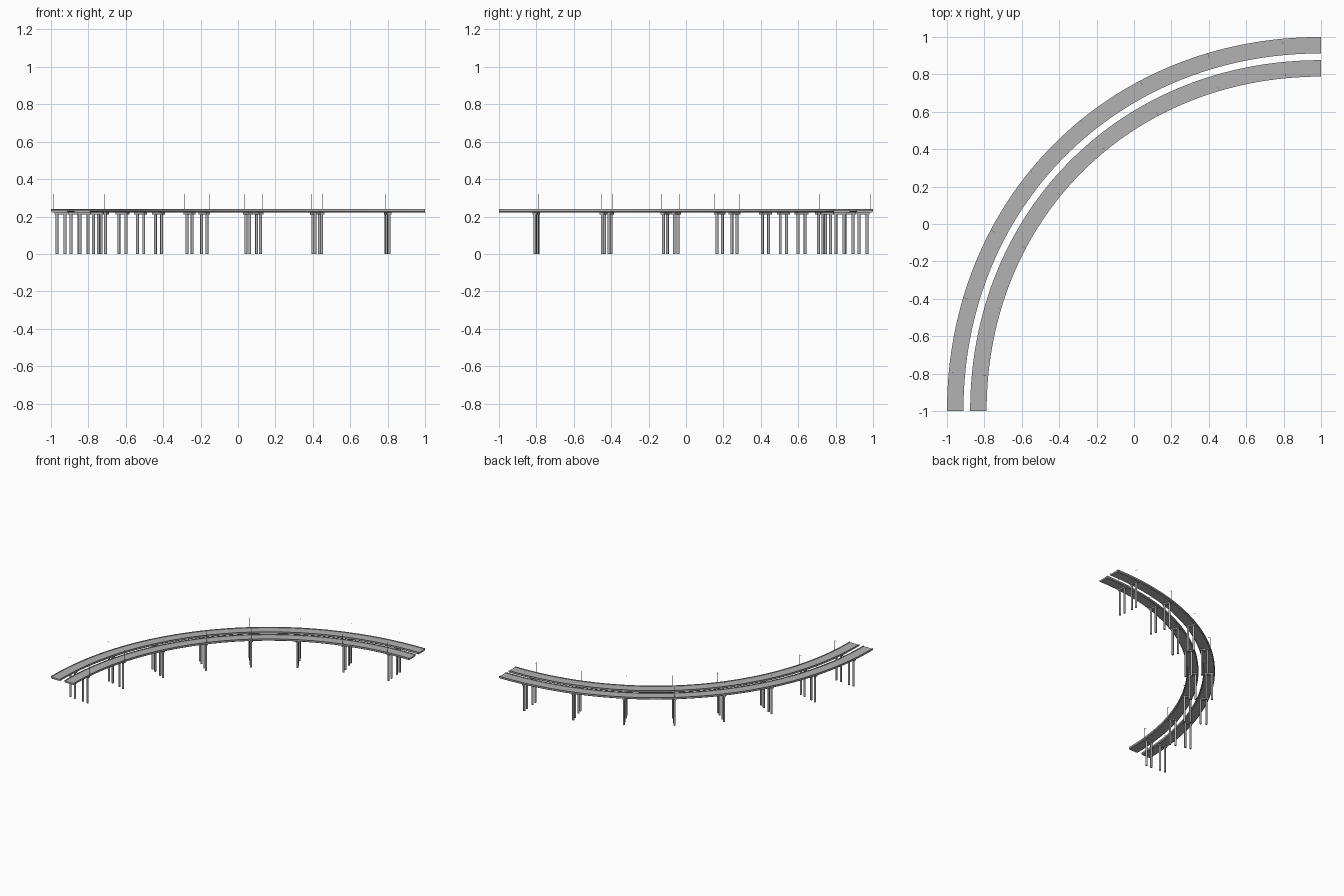
import bpy, bmesh, math
from mathutils import Vector, Matrix

cube = bpy.data.objects.get("Cube")
if cube:
    bpy.data.objects.remove(cube, do_unlink=True)

RADIUS = 1.8935      # centre line between the two carriageways
BULGE = 0.571        # handle length of the quarter curve
STATIONS = 8
SEGMENTS = 64
LANES = {"outer": 0.0625, "inner": -0.0615}
HALF = 0.044


def material(name, value):
    m = bpy.data.materials.new(name)
    m.use_nodes = True
    colour = (value, value, value, 1)
    m.diffuse_color = colour
    m.node_tree.nodes["Principled BSDF"].inputs["Base Color"].default_value = colour
    return m


concrete = material("concrete grey", 0.45)


def path(t):
    """Point on the centre line and its outward normal."""
    pts = [Vector((1, 1)) - Vector(p) for p in ((0, 0), (BULGE, 0), (1, 1 - BULGE), (1, 1))]
    a, b, c, d = [Vector((1 + (p.x - 1) * RADIUS, -1 + p.y * RADIUS)) for p in pts]
    u = 1 - t
    point = a * u**3 + b * 3 * u * u * t + c * 3 * u * t * t + d * t**3
    tangent = ((b - a) * u * u + (c - b) * 2 * u * t + (d - c) * t * t).normalized()
    return point, Vector((tangent.y, -tangent.x))


def frame(t, offset):
    """Local x points outward, local y along the road."""
    p, n = path(t)
    if n.dot(p - Vector((1, -1))) < 0:
        n = -n
    p = p + n * offset
    return Matrix.Translation((p.x, p.y, 0)) @ Matrix.Rotation(math.atan2(n.y, n.x), 4, "Z")


def finish(bm, name):
    bmesh.ops.recalc_face_normals(bm, faces=bm.faces)
    mesh = bpy.data.meshes.new(name)
    bm.to_mesh(mesh)
    bm.free()
    mesh.materials.append(concrete)
    obj = bpy.data.objects.new(name, mesh)
    bpy.context.collection.objects.link(obj)
    return obj


def box(bm, place, centre, size):
    m = place @ Matrix.Translation(centre) @ Matrix.Diagonal((*size, 1))
    bmesh.ops.create_cube(bm, size=1, matrix=m)


def cylinder(bm, place, x, low, high, radius, sides):
    bmesh.ops.create_cone(bm, cap_ends=True, segments=sides, radius1=radius, radius2=radius,
                          depth=high - low,
                          matrix=place @ Matrix.Translation((x, 0, (low + high) / 2)))


def build_deck(name, offset):
    # Road slab with a low parapet along each edge
    right = [(HALF - 0.006, 0.222), (HALF, 0.227), (HALF, 0.24), (HALF - 0.004, 0.24),
             (HALF - 0.004, 0.235)]
    profile = right + [(-x, z) for x, z in reversed(right)]
    bm = bmesh.new()
    rings = []
    for i in range(SEGMENTS + 1):
        place = frame(i / SEGMENTS, offset)
        rings.append([bm.verts.new(place @ Vector((x, 0, z))) for x, z in profile])
    count = len(profile)
    for a, b in zip(rings, rings[1:]):
        for j in range(count):
            k = (j + 1) % count
            bm.faces.new((a[j], a[k], b[k], b[j]))
    bm.faces.new(rings[0])
    bm.faces.new(rings[-1])
    finish(bm, name)


for lane, offset in LANES.items():
    build_deck(lane + "_deck", offset)
    columns, caps, lamps = bmesh.new(), bmesh.new(), bmesh.new()
    side = 1 if offset > 0 else -1
    for i in range(STATIONS):
        place = frame((i + 0.5) / STATIONS, offset)
        # Paired columns and the cross beam on top
        for x in (-0.022, 0.022):
            cylinder(columns, place, x, 0, 0.214, 0.008, 12)
        box(caps, place, (0, 0, 0.218), (0.07, 0.024, 0.012))
        # Thin lamp post on the far edge with an arm over the road
        x = side * (HALF - 0.002)
        cylinder(lamps, place, x, 0.235, 0.32, 0.0008, 6)
        box(lamps, place, (x - side * 0.012, 0, 0.32), (0.024, 0.0012, 0.0012))
    shafts = finish(columns, lane + "_columns")
    for p in shafts.data.polygons:
        p.use_smooth = len(p.vertices) == 4
    finish(caps, lane + "_cross_beams")
    finish(lamps, lane + "_lamp_posts")
